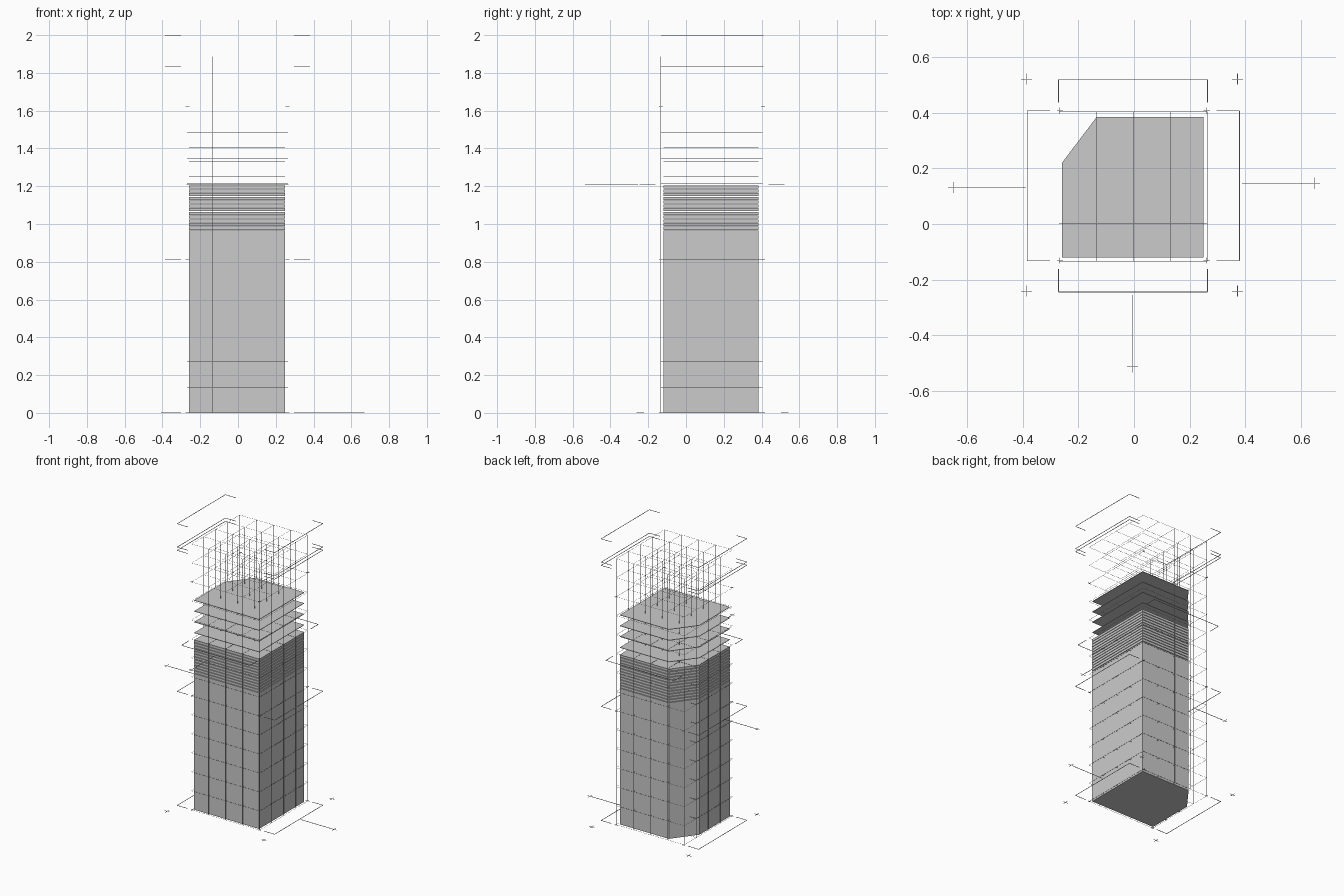
import bpy, bmesh
from mathutils import Vector, Matrix

if "Cube" in bpy.data.objects:
    bpy.data.objects.remove(bpy.data.objects["Cube"])

FOOTPRINT = [(-0.26, -0.12), (0.25, -0.12), (0.25, 0.385), (-0.135, 0.385), (-0.26, 0.22)]


def finish(bm, name):
    mesh = bpy.data.meshes.new(name)
    bm.to_mesh(mesh)
    bm.free()
    obj = bpy.data.objects.new(name, mesh)
    bpy.context.collection.objects.link(obj)
    return obj


def slab(name, z0, height):
    """Extrude the chamfered footprint."""
    bm = bmesh.new()
    face = bm.faces.new([bm.verts.new((x, y, z0)) for x, y in FOOTPRINT])
    top = bmesh.ops.extrude_face_region(bm, geom=[face])["geom"]
    bmesh.ops.translate(bm, vec=(0, 0, height),
                        verts=[v for v in top if isinstance(v, bmesh.types.BMVert)])
    bmesh.ops.recalc_face_normals(bm, faces=bm.faces)
    return finish(bm, name)


def bar(bm, a, b, w):
    """Thin axis-aligned bar from a to b."""
    a, b = Vector(a), Vector(b)
    size = [max(abs(d), w) for d in b - a]
    m = Matrix.Translation((a + b) / 2) @ Matrix.Diagonal((*size, 1))
    bmesh.ops.create_cube(bm, size=1, matrix=m)


def polyline(bm, pts, w):
    for a, b in zip(pts, pts[1:]):
        bar(bm, a, b, w)


def cross(bm, x, y, z, r=0.02, w=0.002):
    bar(bm, (x - r, y, z), (x + r, y, z), w)
    bar(bm, (x, y - r, z), (x, y + r, z), w)


# Solid column, closely stacked slabs and widely spaced sheets
slab("column", 0, 0.965)
for i in range(12):
    slab(f"stacked_slab_{i + 1}", 0.969 + i * 0.0198, 0.0165)
for i in range(4):
    slab(f"floating_sheet_{i + 1}", 1.252 + i * 0.0767, 0.003)

# Hairline measuring lattice
STEP, W = 0.1347, 0.001
xs = [-0.27 + i * 0.1335 for i in range(5)]
ys = [-0.134 + i * STEP for i in range(5)]
zs = [0.001 + i * STEP for i in range(15)]
bm = bmesh.new()
for x in xs:
    for y in ys:
        bar(bm, (x, y, 0), (x, y, zs[-1]), W)
for z in zs:
    for x in xs:
        bar(bm, (x, ys[0], z), (x, ys[-1], z), W)
    for y in ys:
        bar(bm, (xs[0], y, z), (xs[-1], y, z), W)
finish(bm, "lattice")

# Side brackets at several heights
LW, END = 0.0025, 0.083
bm = bmesh.new()
for z in (0.0015, 0.81, 1.81, 1.833, 1.9985):
    for x, s in ((-0.385, 1), (0.38, -1)):
        polyline(bm, [(x + s * END, -0.132, z), (x, -0.132, z),
                      (x, 0.408, z), (x + s * END, 0.408, z)], LW)
finish(bm, "side_brackets")

# Front and back brackets
bm = bmesh.new()
for y, s in ((-0.245, 1), (0.52, -1)):
    polyline(bm, [(-0.272, y + s * END, 1.21), (-0.272, y, 1.21),
                  (0.265, y, 1.21), (0.265, y + s * END, 1.21)], LW)
finish(bm, "front_back_brackets")

# Pointer arms ending in crosses
bm = bmesh.new()
for a, b in (((-0.39, 0.132, 0.82), (-0.63, 0.132, 0.82)),
             ((0.39, 0.147, 0.0015), (0.63, 0.147, 0.0015)),
             ((-0.005, -0.255, 1.21), (-0.005, -0.495, 1.21))):
    bar(bm, a, b, LW)
    tip = Vector(b) + (Vector(b) - Vector(a)).normalized() * 0.02
    cross(bm, *tip)
finish(bm, "pointer_arms")

# Registration crosses: wide set on the floor, narrow sets higher up
bm = bmesh.new()
for x in (-0.387, 0.373):
    for y in (-0.242, 0.522):
        cross(bm, x, y, 0.001)
for z in (0.001, 0.81, 1.62):
    for x in (-0.267, 0.262):
        for y in (-0.132, 0.408):
            cross(bm, x, y, z, 0.011)
finish(bm, "registration_crosses")
